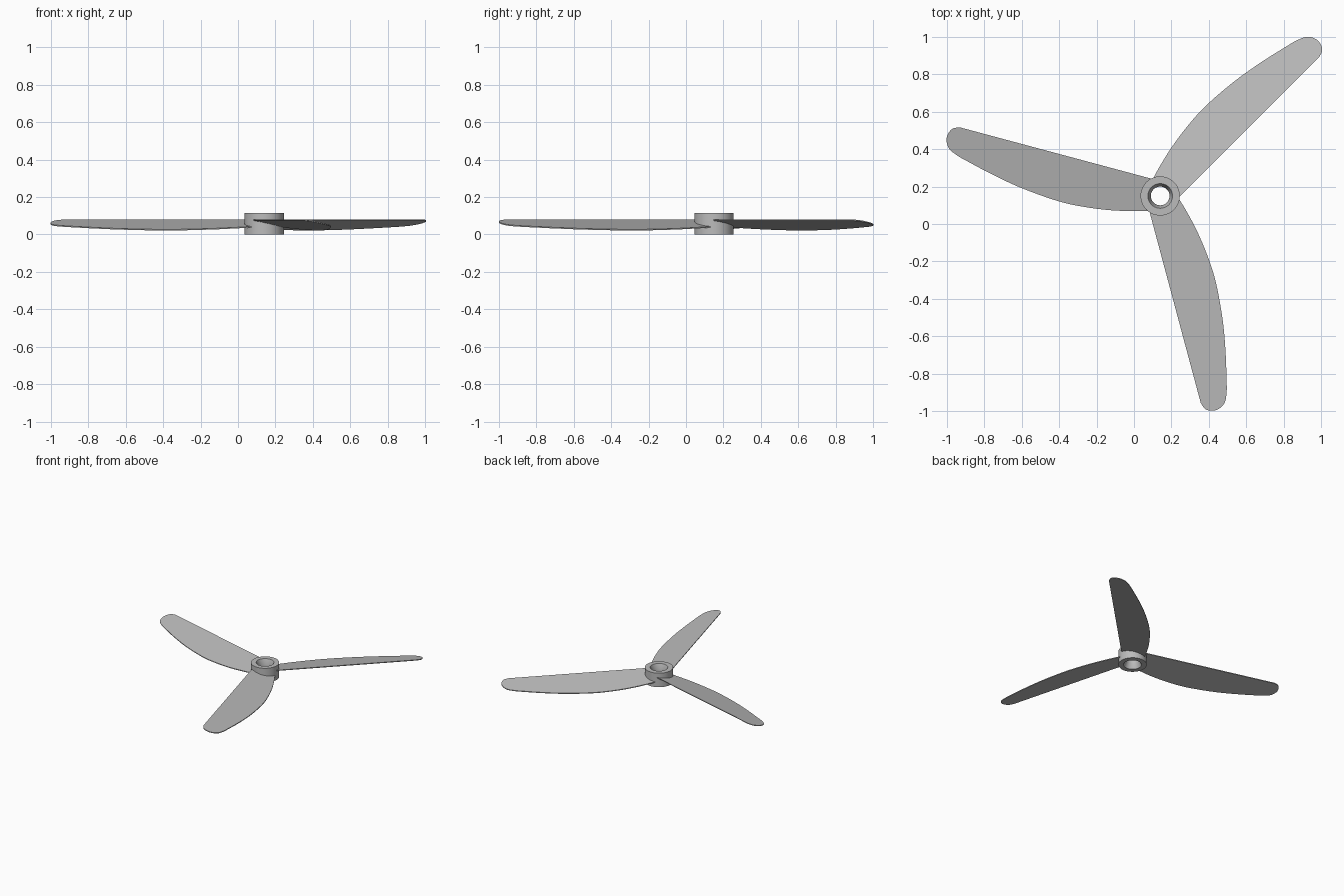
import bpy, bmesh, math
from mathutils import Matrix, Vector

cube = bpy.data.objects.get("Cube")
if cube:
    bpy.data.objects.remove(cube)

HUB = Vector((0.14, 0.15, 0))
grey = bpy.data.materials.new("grey plastic")
grey.use_nodes = True
colour = (0.5, 0.5, 0.5, 1)
grey.diffuse_color = colour
grey.node_tree.nodes["Principled BSDF"].inputs["Base Color"].default_value = colour


def add_object(name, bm):
    bmesh.ops.recalc_face_normals(bm, faces=bm.faces)
    mesh = bpy.data.meshes.new(name)
    bm.to_mesh(mesh)
    bm.free()
    mesh.materials.append(grey)
    obj = bpy.data.objects.new(name, mesh)
    bpy.context.collection.objects.link(obj)
    bpy.ops.object.select_all(action='DESELECT')
    obj.select_set(True)
    bpy.context.view_layer.objects.active = obj
    bpy.ops.object.shade_smooth_by_angle(angle=math.radians(30))
    return obj


# Hub: a ring profile (radius, height) turned around the shaft, with a tapered bore
profile = [(0.105, 0), (0.105, 0.115), (0.066, 0.115), (0.05, 0.075), (0.05, 0.04), (0.066, 0)]
bm = bmesh.new()
verts = [bm.verts.new((r, 0, z)) for r, z in profile]
edges = [bm.edges.new((a, b)) for a, b in zip(verts, verts[1:] + verts[:1])]
bmesh.ops.spin(bm, geom=verts + edges, axis=(0, 0, 1), cent=(0, 0, 0),
               angle=math.tau, steps=48, use_merge=True)
bmesh.ops.remove_doubles(bm, verts=bm.verts, dist=1e-5)
add_object("hub", bm).location = HUB


def smooth_path(points, steps=6):
    """Catmull-Rom curve through the points."""
    pts = [Vector(p) for p in points]
    pts = [2 * pts[0] - pts[1]] + pts + [2 * pts[-1] - pts[-2]]
    path = []
    for a, b, c, d in zip(pts, pts[1:], pts[2:], pts[3:]):
        for i in range(steps):
            t = i / steps
            path.append(0.5 * (2 * b + (c - a) * t + (2 * a - 5 * b + 4 * c - d) * t * t
                               + (3 * b - a - 3 * c + d) * t ** 3))
    return path + [pts[-2]]


# Blade outline: straight leading edge, rounded tip, bowed trailing edge, arc at the root
LEAD, SLOPE, THICK = -0.077, 0.215, 0.006
tip = [(1.125, LEAD), (1.163, -0.062), (1.182, -0.025), (1.178, 0.015), (1.15, 0.052), (1.09, 0.077)]
bow = [(1.09, 0.077), (0.9, 0.121), (0.72, 0.152), (0.52, 0.168), (0.38, 0.162),
       (0.24, 0.143), (0.12, 0.116), (0.03, 0.09)]
root = [Vector((math.cos(a), math.sin(a))) * 0.088
        for a in (math.radians(65 - 15 * i) for i in range(9))]
outline = smooth_path(tip)[:-1] + smooth_path(bow) + root + [Vector((0.06, LEAD))]

# Three pitched blades around the hub
for i, name in enumerate(("right_back", "left_side", "front")):
    bm = bmesh.new()
    face = bm.faces.new([bm.verts.new((p.x, p.y, 0.08 - THICK - SLOPE * (p.y - LEAD)))
                         for p in outline])
    ext = bmesh.ops.extrude_face_region(bm, geom=[face], use_keep_orig=True)
    top = [v for v in ext["geom"] if isinstance(v, bmesh.types.BMVert)]
    bmesh.ops.translate(bm, verts=top, vec=(0, 0, THICK))
    bmesh.ops.triangulate(bm, faces=[f for f in bm.faces if len(f.verts) > 4])
    blade = add_object("blade_" + name, bm)
    blade.matrix_world = Matrix.Translation(HUB) @ Matrix.Rotation(math.radians(45 + 120 * i), 4, 'Z')
